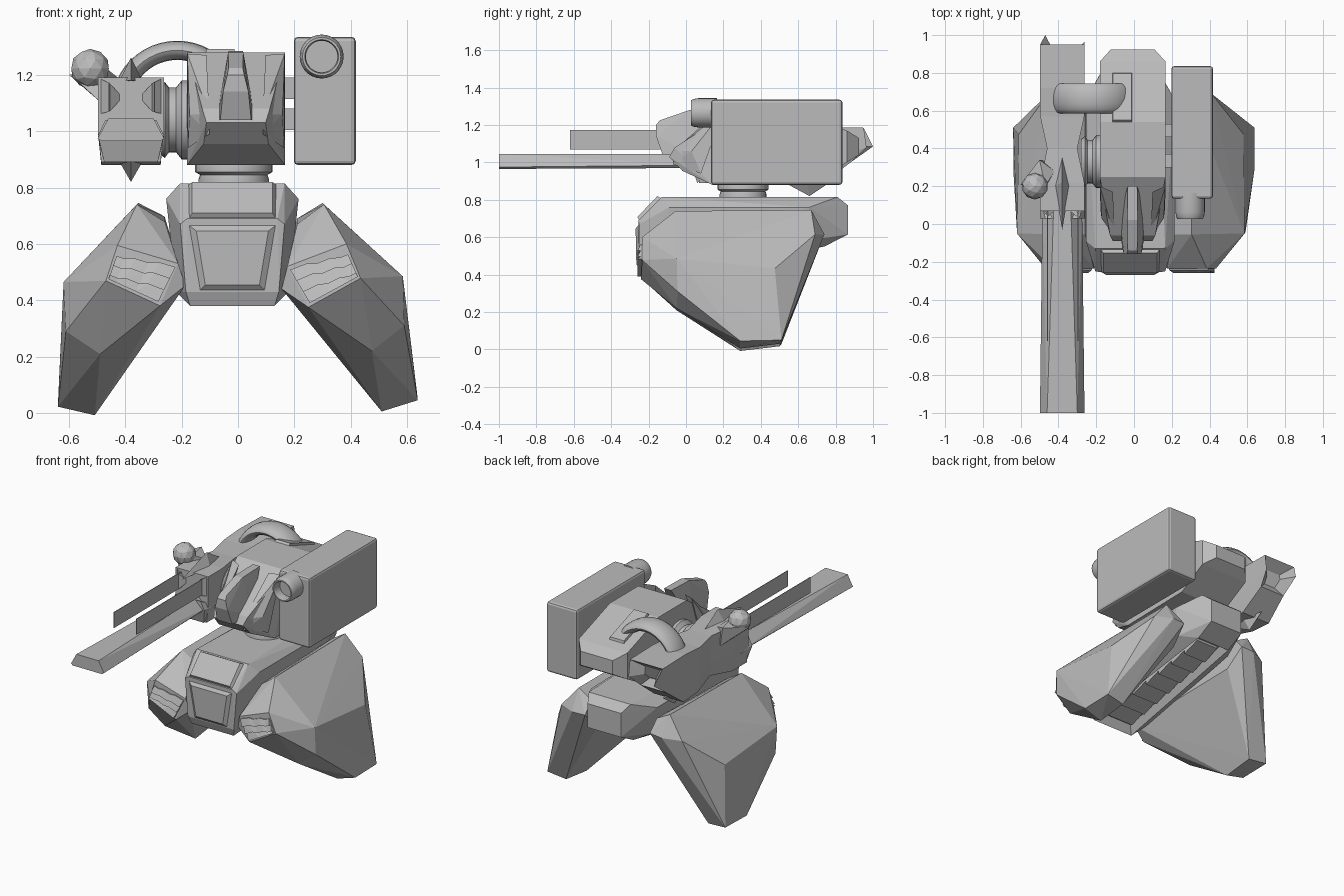
import bpy, bmesh, math
from mathutils import Vector, Matrix

cube = bpy.data.objects.get("Cube")
if cube:
    bpy.data.objects.remove(cube)

grey = bpy.data.materials.new("plain_grey")
grey.use_nodes = True
grey.diffuse_color = (0.5, 0.5, 0.5, 1)
grey.node_tree.nodes["Principled BSDF"].inputs["Base Color"].default_value = (0.5, 0.5, 0.5, 1)


def finish(name, bm, smooth=False, bevel=0):
    bmesh.ops.recalc_face_normals(bm, faces=bm.faces)
    me = bpy.data.meshes.new(name)
    bm.to_mesh(me)
    bm.free()
    me.materials.append(grey)
    ob = bpy.data.objects.new(name, me)
    bpy.context.collection.objects.link(ob)
    if bevel:
        mod = ob.modifiers.new("bevel", 'BEVEL')
        mod.width = bevel
        mod.segments = 2
    if smooth:
        bpy.ops.object.select_all(action='DESELECT')
        ob.select_set(True)
        bpy.context.view_layer.objects.active = ob
        bpy.ops.object.shade_smooth_by_angle(angle=math.radians(35))
    return ob


def solid(name, *groups, bevel=0, belly_recess=0):
    """Faceted solid: one convex block per point group."""
    bm = bmesh.new()
    for pts in groups:
        verts = [bm.verts.new(p) for p in pts]
        res = bmesh.ops.convex_hull(bm, input=verts)
        loose = {v for v in res["geom_interior"] + res["geom_unused"]
                 if isinstance(v, bmesh.types.BMVert)}
        bmesh.ops.delete(bm, geom=list(loose), context='VERTS')
    bmesh.ops.dissolve_limit(bm, angle_limit=0.02, verts=bm.verts, edges=bm.edges)
    if belly_recess:
        bmesh.ops.recalc_face_normals(bm, faces=bm.faces)
        bm.normal_update()
        belly = min(bm.faces, key=lambda f: f.normal.z * f.calc_area())
        bmesh.ops.inset_region(bm, faces=[belly], thickness=.04)
        bmesh.ops.translate(bm, verts=belly.verts, vec=(0, 0, belly_recess))
    return finish(name, bm, bevel=bevel)


def loft(name, rings, smooth=False):
    bm = bmesh.new()
    loops = [[bm.verts.new(p) for p in ring] for ring in rings]
    n = len(loops[0])
    for a, b in zip(loops, loops[1:]):
        for i in range(n):
            bm.faces.new((a[i], a[(i + 1) % n], b[(i + 1) % n], b[i]))
    bm.faces.new(loops[0])
    bm.faces.new(loops[-1])
    return finish(name, bm, smooth)


def lathe(name, profile, origin, axis, sides=28):
    q = Vector(axis).to_track_quat('Z', 'Y')
    turns = [math.tau * i / sides for i in range(sides)]
    return loft(name, [[Vector(origin) + q @ Vector((r * math.cos(t), r * math.sin(t), h))
                        for t in turns] for r, h in profile], True)


def box(x, y, z):
    return [(a, b, c) for a in x for b in y for c in z]


def both(cx, pts):
    return [(cx + s * x, y, z) for x, y, z in pts for s in (-1, 1)]


def plate(corners, lift, inset):
    """Points of a raised panel with sloping rims."""
    vs = [Vector(c) for c in corners]
    mid = sum(vs, Vector()) / len(vs)
    return vs + [v.lerp(mid, inset) + Vector(lift) for v in vs]


def louvres(corners, lift, rows, wave=0.0):
    """Overlapping stepped slats laid over a four-cornered panel."""
    a, b, c, d = [Vector(p) for p in corners]
    lift = Vector(lift)
    at = lambda u, v: a.lerp(b, u).lerp(d.lerp(c, u), v)
    steps = [0, 0.3, 0.45, 0.7, 0.85, 1]
    shift = [0, 0, wave, wave, 2 * wave, 2 * wave]
    groups = []
    for r in range(rows):
        for k in range(5):
            pts = []
            for j in (k, k + 1):
                top = at(steps[j], min(1, (r + shift[j]) / rows))
                low = at(steps[j], min(1, (r + 1 + shift[j]) / rows))
                pts += [top - lift, low - lift, top, low + lift]
            groups.append(pts)
    return groups


# Lower hull with its front panels and recessed belly slats
HX = -0.02
solid("lower_hull", both(HX, [
    (.15, -.23, .38), (.165, -.25, .43), (.185, -.25, .67), (.16, -.255, .69),
    (.185, -.13, .815), (.235, -.09, .76), (.2, -.12, .43),
    (.15, .81, .815), (.235, .66, .76), (.2, .64, .58),
    (.12, .866, .77), (.12, .866, .615), (.12, .74, .55)]), belly_recess=.05)
solid("upper_front_panel", plate([(HX - .155, -.135, .81), (HX + .155, -.135, .81),
                                  (HX + .155, -.25, .69), (HX - .155, -.25, .69)],
                                 (0, -.014, .014), .08))
solid("lower_front_panel", plate([(HX - .16, -.25, .67), (HX + .16, -.25, .67),
                                  (HX + .12, -.245, .43), (HX - .12, -.245, .43)],
                                 (0, -.02, 0), .2))
solid("belly_slats", *louvres([(HX - .08, .68, .575), (HX + .08, .68, .575),
                               (HX + .1, -.16, .43), (HX - .1, -.16, .43)],
                              (0, 0, -.025), 7))

# Legs: big faceted shells with a slatted front opening
leg_shell = [(.305, -.055, .74), (.21, -.055, .67), (.3, .67, .745), (.21, .67, .69),
             (.385, -.235, .6), (.175, -.235, .52), (.155, -.22, .44), (.25, -.24, .375),
             (.435, -.235, .478), (.585, -.05, .485), (.59, -.045, .31), (.475, -.05, .22),
             (.277, -.04, .34), (.58, .475, .433), (.41, .69, .615), (.3, .74, .615),
             (.21, .735, .615), (.2, .62, .5), (.638, .29, .045), (.51, .29, .005),
             (.638, .51, .05), (.51, .5, .03)]
leg_panel = [(.185, -.243, .508), (.382, -.243, .583), (.425, -.243, .483), (.255, -.243, .39)]
leg_slats = louvres(leg_panel, (0, -.016, 0), 3, .3)
solid("leg_left", leg_shell)
solid("leg_slats_left", *leg_slats)
hip = Vector((-.345, 0, .74))
lean = Matrix.Rotation(-.075, 3, 'Y')


def mirrored(pts):
    return [lean @ (Vector((2 * HX - p[0], p[1], p[2])) - hip) + hip - Vector((.014, 0, 0))
            for p in pts]


solid("leg_right", mirrored(leg_shell))
solid("leg_slats_right", *[mirrored(g) for g in leg_slats])

# Turret neck
lathe("turret_neck", [(.125, -.03), (.125, .03), (.12, .045), (.137, .055), (.137, .085), (.12, .12)],
      (-.015, .305, .8), (0, 0, 1))

# Turret head, crest, cheeks and roof plate
solid("turret_head", both(-.007, [
    (.105, -.09, 1.03), (.115, -.02, .955), (.174, .14, .88), (.174, .25, 1.28), (.12, -.06, 1.08),
    (.174, .54, 1.28), (.174, .86, 1.17), (.115, .925, 1.13), (.115, .925, 1.04),
    (.174, .86, 1.0), (.174, .66, .89)]))
solid("head_crest", both(-.008, [
    (.025, .2, 1.285), (.027, .02, 1.28), (.025, -.14, 1.225), (.03, -.16, 1.2),
    (.045, -.16, 1.14), (.055, -.125, 1.04), (.07, .05, 1.04)]))
for s, side in ((-1, "right"), (1, "left")):
    x = -.007 + s * .135
    solid("cheek_" + side, [(x + s * .038, .2, 1.275), (x - s * .03, .17, 1.27),
                            (x + s * .036, .08, .94), (x - s * .04, -.07, .99),
                            (x - s * .04, -.07, 1.06), (x + s * .03, .03, 1.06)])
solid("roof_plate", plate([(-.115, .54, 1.28), (-.01, .54, 1.28), (-.01, .8, 1.19), (-.115, .8, 1.19)],
                          (0, .004, .014), .06))

# Arched cable from the roof to the gun
arch = []
for i in range(25):
    t = math.pi * i / 24
    ring = []
    for k in range(16):
        a = math.tau * k / 16
        r = .2 + .034 * math.cos(a)
        ring.append((-.216 + r * math.cos(t), .665 + .08 * math.sin(a), 1.087 + r * math.sin(t)))
    arch.append(ring)
loft("arched_cable", arch, True)

# Launcher box, brackets and tube sensor
solid("launcher_box", box((.198, .418), (.134, .836), (.88, 1.335)), bevel=.015)
solid("launcher_brackets", *[box((.14, .21), (y, y + .07), (z, z + .075))
                             for y in (.3, .46) for z in (1.005, 1.115)])
lathe("launcher_sensor", [(.078, 0), (.078, .1), (.074, .125), (.068, .138),
                          (.06, .138), (.056, .12), (.056, .08)], (.297, .165, 1.265), (0, -1, 0))

# Gun pivot
lathe("gun_pivot", [(.125, 0), (.14, .02), (.14, .05), (.115, .07), (.115, .095), (.135, .11), (.12, .13)],
      (-.15, .33, 1.04), (-1, 0, 0))

# Gun housing: a pinched, faceted body ending in a hollow slanted nozzle
GX = -.38
sections = [(.07, .117, .89, 1.04, 1.19), (.22, .117, .89, 1.04, 1.19), (.4, .08, .92, 1.05, 1.18),
            (.57, .117, .89, 1.03, 1.18), (.72, .117, .88, 1.04, 1.19)]
rings = [[(GX - w * .9, y, lo), (GX + w * .9, y, lo), (GX + w, y, mid - .04),
          (GX + w, y, hi), (GX - w, y, hi), (GX - w, y, mid - .04)]
         for y, w, lo, mid, hi in sections]
rim = [(-.47, .88, 1.0), (-.29, .88, 1.0), (-.263, .965, 1.08),
       (-.263, .95, 1.185), (-.497, .95, 1.185), (-.47, 1.0, 1.085)]
cup = [Vector(p).lerp(Vector((GX, .83, 1.09)), .55) for p in rim]
loft("gun_housing", rings + [rim, cup])
solid("gun_jaw", both(GX, [(.117, .08, .98), (.09, .03, 1.04), (.117, .03, .985),
                           (.095, .06, .89), (.117, .15, .98)]))

# Gun fins above and below, and wedges beside the muzzle
solid("gun_fins",
      [(-.42, .2, 1.18), (-.34, .2, 1.18), (-.38, -.03, 1.18), (-.38, .37, 1.17), (-.38, .22, 1.262)],
      [(-.42, .65, .89), (-.34, .65, .89), (-.38, .53, .89), (-.38, .78, .9), (-.38, .66, .82)])
solid("muzzle_wedges", *[[(GX + s * .117, .08, 1.19), (GX + s * .075, .04, 1.17),
                          (GX + s * .075, .04, 1.07), (GX + s * .117, .08, 1.06),
                          (GX + s * .03, .08, 1.12)] for s in (-1, 1)])

# Long lower barrel and twin thin blades
solid("lower_barrel", both(GX, [
    (.118, -1.0, .975), (.08, -1.0, 1.045), (.105, -1.0, .965),
    (.105, .1, .985), (.045, .1, 1.045), (.09, .1, .97)]))
for s, side in ((-1, "right"), (1, "left")):
    x = -.377 + s * .081
    solid("gun_blade_" + side, box((x - .002, x + .002), (-.62, .1), (1.07, 1.172)))

# Ball sensor in its faceted bracket
solid("ball_bracket", [(-.6, .21, 1.2), (-.47, .2, 1.225), (-.5, .34, 1.22), (-.55, .17, 1.16),
                       (-.485, .15, 1.1), (-.485, .34, 1.1), (-.42, .28, 1.185)])
bm = bmesh.new()
bmesh.ops.create_icosphere(bm, subdivisions=2, radius=.07,
                           matrix=Matrix.Translation((-.525, .2, 1.222)))
finish("ball_sensor", bm)
